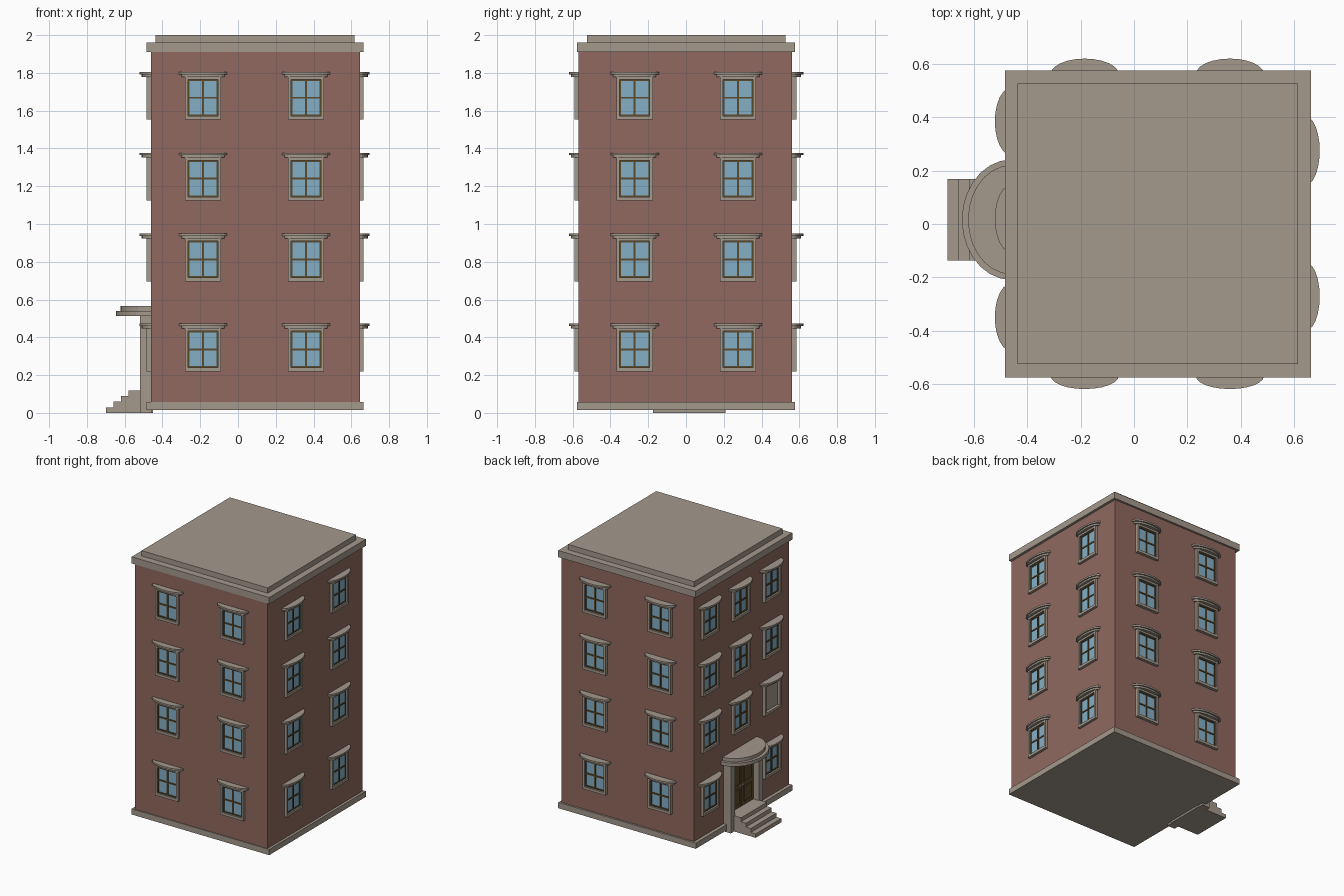
import bpy, bmesh, math
from mathutils import Matrix, Vector

if "Cube" in bpy.data.objects:
    bpy.data.objects.remove(bpy.data.objects["Cube"])


def material(name, rgb):
    m = bpy.data.materials.new(name)
    lin = [((c / 255 + 0.055) / 1.055) ** 2.4 for c in rgb]
    m.diffuse_color = (*lin, 1)
    m.use_nodes = True
    m.node_tree.nodes["Principled BSDF"].inputs["Base Color"].default_value = m.diffuse_color
    return m


BRICK = material("brick red", (144, 105, 95))
STONE = material("taupe stone", (164, 153, 140))
GLASS = material("window blue", (131, 175, 198))
WOOD = material("dark brown wood", (92, 75, 44))
MATS = [BRICK, STONE, GLASS, WOOD]


def prism(bm, pts, axis, lo, hi, mat):
    """Extrude a 2D outline along an axis ('z': pts are x,y; 'y': pts are x,z)."""
    def place(p, h):
        return (p[0], p[1], h) if axis == 'z' else (p[0], h, p[1])
    a = [bm.verts.new(place(p, lo)) for p in pts]
    b = [bm.verts.new(place(p, hi)) for p in pts]
    faces = [bm.faces.new(a), bm.faces.new(b)]
    n = len(pts)
    for i in range(n):
        faces.append(bm.faces.new((a[i], a[(i + 1) % n], b[(i + 1) % n], b[i])))
    for f in faces:
        f.material_index = MATS.index(mat)
    bmesh.ops.recalc_face_normals(bm, faces=faces)


def box(bm, x, y, z, mat):
    prism(bm, [(x[0], y[0]), (x[1], y[0]), (x[1], y[1]), (x[0], y[1])], 'z', *z, mat)


def half_ellipse(half_width, depth, segs):
    """Outline bulging towards -y, with its flat side on y = 0.01 inside the wall."""
    pts = [(-half_width, 0.01)]
    pts += [(-half_width * math.cos(math.pi * i / segs),
             -depth * math.sin(math.pi * i / segs)) for i in range(segs + 1)]
    return pts + [(half_width, 0.01)]


def mesh_from(bm, name):
    me = bpy.data.meshes.new(name)
    bm.to_mesh(me)
    bm.free()
    for m in MATS:
        me.materials.append(m)
    return me


def add(me, name, matrix=None):
    ob = bpy.data.objects.new(name, me)
    if matrix is not None:
        ob.matrix_world = matrix
    bpy.context.collection.objects.link(ob)
    return ob


def simple(name, boxes, mat):
    bm = bmesh.new()
    for x, y, z in boxes:
        box(bm, x, y, z, mat)
    return add(mesh_from(bm, name), name)


# Main block, base trim and stepped roof
X0, X1, Y0, Y1 = -0.46, 0.645, -0.57, 0.562
simple("brick_walls", [((X0, X1), (Y0, Y1), (0.03, 1.93))], BRICK)
simple("base_trim", [((-0.485, 0.664), (-0.576, 0.576), (0.015, 0.058))], STONE)
simple("cornice", [((-0.485, 0.664), (-0.576, 0.577), (1.91, 1.96))], STONE)
simple("roof_slab", [((-0.437, 0.616), (-0.525, 0.527), (1.95, 2.0))], STONE)


def window_mesh(name, glazed):
    """Window facing -y, wall at y = 0, hood top at z = 0."""
    bm = bmesh.new()
    w, iw, bot, ib, it = 0.096, 0.08, -0.253, -0.233, -0.04
    d = -0.02
    # stone surround
    for s in (-1, 1):
        box(bm, sorted((s * w, s * iw)), (d, 0.01), (bot, -0.02), STONE)
    box(bm, (-iw, iw), (d, 0.01), (bot, ib), STONE)
    box(bm, (-iw, iw), (d, 0.01), (it, -0.02), STONE)
    # two-tier curved hood
    prism(bm, half_ellipse(0.128, 0.052, 12), 'z', -0.013, 0, STONE)
    prism(bm, half_ellipse(0.114, 0.042, 12), 'z', -0.026, -0.013, STONE)
    if glazed:
        zc = (ib + it) / 2
        box(bm, (-iw, iw), (-0.004, 0.005), (ib, it), GLASS)
        # sash edge and glazing bars
        t = 0.005
        for x in (-iw + t / 2, 0, iw - t / 2):
            box(bm, (x - t, x + t), (-0.010, 0), (ib, it), WOOD)
        for z in (ib + t / 2, zc, it - t / 2):
            box(bm, (-iw, iw), (-0.0095, 0), (z - t, z + t), WOOD)
    else:
        box(bm, (-iw, iw), (-0.003, 0.005), (ib, it), STONE)
    return mesh_from(bm, name)


window = window_mesh("window", True)
blank = window_mesh("blank_window", False)
ROWS = (0.473, 0.949, 1.377, 1.805)
# side name, rotation in degrees, wall point from position, column positions
SIDES = [
    ("front", 0, lambda p: (p, Y0), (-0.185, 0.36)),
    ("right", 90, lambda p: (X1, p), (-0.272, 0.275)),
    ("back", 180, lambda p: (p, Y1), (-0.185, 0.36)),
    ("left", -90, lambda p: (X0, p), (-0.35, 0.02, 0.385)),
]
DEPTH = {"front": 0.95, "right": 1.0, "back": 1.13, "left": 1.2}
for side, ang, wall, cols in SIDES:
    for c, p in enumerate(cols):
        for r, z in enumerate(ROWS):
            if side == "left" and c == 1 and r == 0:
                continue  # the entrance is here
            me = blank if (side == "left" and c == 0 and r == 1) else window
            mat = (Matrix.Translation(Vector((*wall(p), z)))
                   @ Matrix.Rotation(math.radians(ang), 4, 'Z')
                   @ Matrix.Diagonal((1, DEPTH[side], 1, 1)))
            add(me, f"{side}_window_{c + 1}_{r + 1}", mat)

# Entrance on the left side
YC = 0.016
simple("door_pillars", [((-0.52, -0.455), sorted((YC + s * 0.145, YC + s * 0.192)), (0, 0.516))
                        for s in (-1, 1)], STONE)
simple("door_landing", [((-0.52, -0.45), (YC - 0.15, YC + 0.15), (0, 0.118))], STONE)
simple("door_lintel", [((-0.505, -0.455), (YC - 0.15, YC + 0.15), (0.485, 0.516))], STONE)

# Double door with raised panels and knobs
simple("double_door", [((-0.472, -0.455), sorted((YC + s * 0.002, YC + s * 0.146)), (0.118, 0.49))
                       for s in (-1, 1)], WOOD)
simple("door_panels", [((-0.478, -0.47), sorted((YC + s * 0.03, YC + s * 0.12)), z)
                       for s in (-1, 1) for z in ((0.15, 0.26), (0.30, 0.46))], WOOD)
simple("door_knobs", [((-0.485, -0.47), sorted((YC + s * 0.01, YC + s * 0.02)), (0.275, 0.287))
                      for s in (-1, 1)], STONE)

# Curved two-tier canopy
bm = bmesh.new()
prism(bm, half_ellipse(0.226, 0.186, 14), 'z', 0.514, 0.54, STONE)
prism(bm, half_ellipse(0.205, 0.163, 14), 'z', 0.54, 0.565, STONE)
add(mesh_from(bm, "door_canopy"), "door_canopy",
    Matrix.Translation((X0, YC, 0)) @ Matrix.Rotation(math.radians(-90), 4, 'Z'))

# Entrance steps from a stair profile
profile = [(-0.46, 0), (-0.70, 0)]
for i in range(4):
    x, z = -0.70 + i * 0.0405, (i + 1) * 0.0297
    if i:
        profile.append((x, z - 0.0297))
    profile.append((x, z))
profile.append((-0.46, 0.119))
bm = bmesh.new()
prism(bm, profile, 'y', YC - 0.153, YC + 0.153, STONE)
add(mesh_from(bm, "entrance_steps"), "entrance_steps")
